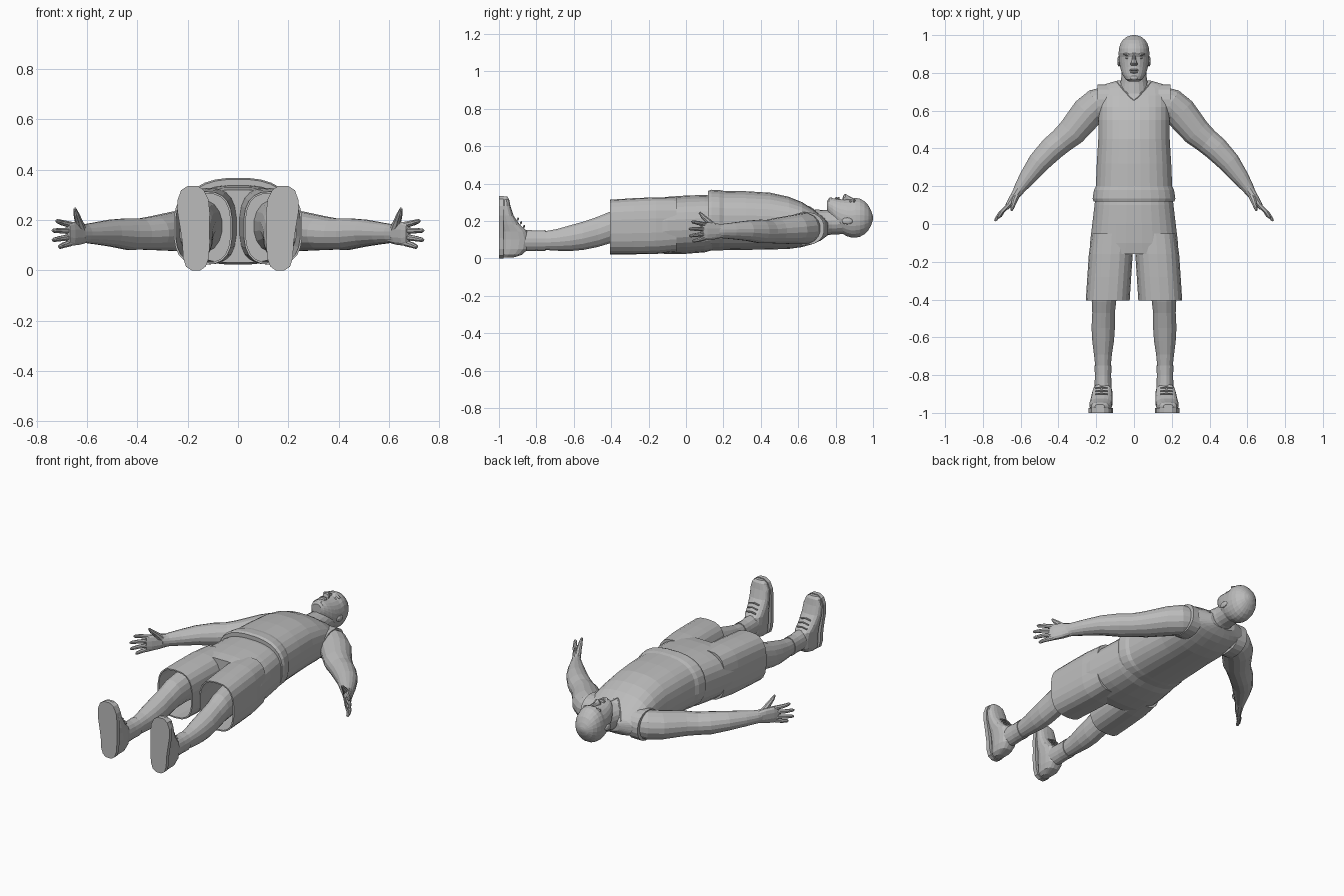
import bpy, bmesh, math
from mathutils import Vector
from mathutils.bvhtree import BVHTree

grey = bpy.data.materials.new("plain grey")
grey.diffuse_color = (0.5, 0.5, 0.5, 1)


def finish(name, bm, mirror=False, thick=0):
    bmesh.ops.recalc_face_normals(bm, faces=bm.faces)
    me = bpy.data.meshes.new(name)
    bm.to_mesh(me)
    bm.free()
    me.materials.append(grey)
    ob = bpy.data.objects.new(name, me)
    bpy.context.collection.objects.link(ob)
    if thick:
        m = ob.modifiers.new("cloth", 'SOLIDIFY')
        m.thickness = thick
        m.offset = -1
    if mirror:
        m = ob.modifiers.new("mirror", 'MIRROR')
        m.use_mirror_merge = False
    return ob


def spow(v, p):
    return math.copysign(abs(v) ** p, v)


def loft(name, rings, segs=20, n=2.0, mirror=False, caps=(True, True), thick=0):
    """Skin superellipse rings, each given as (centre, half axis u, half axis v)."""
    bm = bmesh.new()
    rows = []
    for c, u, v in rings:
        row = []
        for i in range(segs):
            a = 2 * math.pi * (i + 0.5) / segs
            row.append(bm.verts.new(Vector(c) + Vector(u) * spow(math.cos(a), 2 / n)
                                    + Vector(v) * spow(math.sin(a), 2 / n)))
        rows.append(row)
    for a, b in zip(rows, rows[1:]):
        for i in range(segs):
            j = (i + 1) % segs
            bm.faces.new((a[i], a[j], b[j], b[i]))
    if caps[0]:
        bm.faces.new(rows[0])
    if caps[1]:
        bm.faces.new(rows[-1])
    return finish(name, bm, mirror, thick)


def along_y(*rows):
    # rows of y, x0, x1, z0, z1
    return [(((a + b) / 2, y, (c + d) / 2), ((b - a) / 2, 0, 0), (0, 0, (d - c) / 2))
            for y, a, b, c, d in rows]


def along_z(*rows):
    # rows of z, x0, x1, y0, y1
    return [(((a + b) / 2, (c + d) / 2, z), ((b - a) / 2, 0, 0), (0, (d - c) / 2, 0))
            for z, a, b, c, d in rows]


def limb(*rows):
    # rows of x, y, z, sideways radius, height radius, following a path
    pts = [Vector(r[:3]) for r in rows]
    out = []
    for i, r in enumerate(rows):
        d = pts[min(i + 1, len(pts) - 1)] - pts[max(i - 1, 0)]
        d.normalize()
        u = d.cross(Vector((0, 0, 1))).normalized()
        out.append((pts[i], u * r[3], u.cross(d) * r[4]))
    return out


def ball(name, loc, size, mirror=False, segs=12):
    bm = bmesh.new()
    bmesh.ops.create_uvsphere(bm, u_segments=segs, v_segments=segs // 2 + 2, radius=1)
    bmesh.ops.scale(bm, vec=size, verts=bm.verts)
    bmesh.ops.translate(bm, vec=loc, verts=bm.verts)
    return finish(name, bm, mirror)


# Jersey with a loose overhanging hem
jersey = loft("jersey", along_y(
    (0.118, -0.215, 0.215, 0.045, 0.362), (0.135, -0.22, 0.22, 0.042, 0.368),
    (0.18, -0.213, 0.213, 0.042, 0.366), (0.20, -0.203, 0.203, 0.043, 0.362),
    (0.32, -0.198, 0.198, 0.045, 0.36), (0.45, -0.19, 0.19, 0.047, 0.352),
    (0.55, -0.19, 0.19, 0.05, 0.33), (0.62, -0.19, 0.19, 0.06, 0.302),
    (0.68, -0.188, 0.188, 0.077, 0.263), (0.72, -0.182, 0.182, 0.095, 0.232),
    (0.74, -0.155, 0.155, 0.11, 0.215), (0.76, -0.085, 0.085, 0.125, 0.2)), 28, 2.5)
loft("armhole", [((x, 0.64, 0.16), (0, 0.1, 0), (0, 0, 0.088)) for x in (0.13, 0.165, 0.192)],
     20, 2.2, True)

# Neckline trim laid on the jersey
me = jersey.data
tree = BVHTree.FromPolygons([v.co for v in me.vertices], [p.vertices for p in me.polygons])
line = []
for i in range(13):
    t = i / 6 - 1
    x, y = 0.088 * t, 0.656 + 0.095 * abs(t) ** 1.15
    hit = tree.ray_cast(Vector((x, y, 1)), Vector((0, 0, -1)))[0]
    if hit:
        line.append((hit.x, hit.y, hit.z, 0.005, 0.003))
loft("neckline", limb(*line), 6)

# Shorts: seat and two open legs
loft("shorts_seat", along_y(
    (0.15, -0.205, 0.205, 0.045, 0.335), (0.10, -0.21, 0.21, 0.032, 0.34),
    (0.0, -0.222, 0.222, 0.024, 0.337), (-0.1, -0.234, 0.234, 0.022, 0.33),
    (-0.16, -0.237, 0.237, 0.03, 0.32)), 28, 2.6)
loft("shorts_leg", along_y(
    (-0.05, 0.01, 0.224, 0.035, 0.325), (-0.16, 0.006, 0.24, 0.024, 0.327),
    (-0.28, 0.014, 0.248, 0.022, 0.322), (-0.405, 0.022, 0.256, 0.022, 0.314)),
    22, 2.8, True, (True, False), 0.008)

# Legs, socks and shoes
loft("leg", along_y(
    (-0.15, 0.06, 0.21, 0.07, 0.28), (-0.32, 0.085, 0.222, 0.085, 0.268),
    (-0.41, 0.093, 0.225, 0.078, 0.25), (-0.47, 0.1, 0.222, 0.06, 0.225),
    (-0.55, 0.1, 0.226, 0.044, 0.198), (-0.62, 0.105, 0.222, 0.038, 0.178),
    (-0.69, 0.116, 0.213, 0.04, 0.158), (-0.75, 0.122, 0.206, 0.044, 0.147),
    (-0.88, 0.125, 0.205, 0.045, 0.145)), 16, 2.0, True)
loft("sock", along_y(
    (-0.75, 0.118, 0.21, 0.038, 0.152), (-0.80, 0.12, 0.208, 0.04, 0.15),
    (-0.88, 0.118, 0.21, 0.036, 0.156)), 16, 2.0, True)
loft("shoe", along_z(
    (0.004, 0.145, 0.19, -0.98, -0.925), (0.02, 0.126, 0.208, -0.99, -0.875),
    (0.05, 0.118, 0.216, -0.99, -0.845), (0.10, 0.113, 0.219, -0.99, -0.835),
    (0.145, 0.113, 0.224, -0.99, -0.848), (0.18, 0.113, 0.23, -0.99, -0.888),
    (0.23, 0.115, 0.236, -0.99, -0.922), (0.28, 0.12, 0.236, -0.99, -0.938),
    (0.315, 0.135, 0.226, -0.985, -0.945), (0.33, 0.155, 0.206, -0.978, -0.955)),
    16, 2.6, True)
sole = along_z((0, 0.15, 0.185, 0, 1), (0.015, 0.128, 0.207, 0, 1), (0.05, 0.116, 0.218, 0, 1),
               (0.11, 0.112, 0.221, 0, 1), (0.17, 0.113, 0.23, 0, 1), (0.23, 0.112, 0.24, 0, 1),
               (0.28, 0.117, 0.24, 0, 1), (0.318, 0.135, 0.226, 0, 1), (0.335, 0.16, 0.2, 0, 1))
bm = bmesh.new()
outline = [(c[0] + u[0], c[2]) for c, u, v in sole] + \
          [(c[0] - u[0], c[2]) for c, u, v in reversed(sole)]
face = bm.faces.new([bm.verts.new((x, -1, z)) for x, z in outline])
ext = bmesh.ops.extrude_face_region(bm, geom=[face])
bmesh.ops.translate(bm, vec=(0, 0.025, 0),
                    verts=[g for g in ext['geom'] if isinstance(g, bmesh.types.BMVert)])
finish("sole", bm, True)
# Shoe laces across the instep
for i in range(3):
    y, z = -0.868 - 0.016 * i, 0.166 + 0.02 * i
    loft("lace", limb((0.14, y, z, 0.005, 0.005), (0.172, y + 0.003, z + 0.008, 0.005, 0.005),
                      (0.204, y, z, 0.005, 0.005)), 6, 2, True)

# Arms
loft("arm", limb(
    (0.13, 0.675, 0.16, 0.06, 0.07), (0.19, 0.64, 0.16, 0.083, 0.084),
    (0.245, 0.59, 0.155, 0.088, 0.08), (0.33, 0.487, 0.148, 0.078, 0.069),
    (0.385, 0.44, 0.144, 0.069, 0.063), (0.435, 0.398, 0.144, 0.067, 0.064),
    (0.505, 0.325, 0.148, 0.059, 0.054), (0.565, 0.245, 0.147, 0.045, 0.044),
    (0.605, 0.188, 0.146, 0.032, 0.038), (0.625, 0.155, 0.146, 0.024, 0.04)), 16, 2.0, True)

# Hands: flat palm, four fingers and a thumb
loft("palm", limb(
    (0.605, 0.188, 0.146, 0.028, 0.036), (0.632, 0.148, 0.146, 0.023, 0.045),
    (0.66, 0.106, 0.145, 0.018, 0.048), (0.676, 0.083, 0.145, 0.012, 0.044)), 12, 2.5, True)
for name, z, tip in (("little_finger", 0.108, (0.712, 0.035, 0.092)),
                     ("ring_finger", 0.132, (0.737, 0.018, 0.120)),
                     ("middle_finger", 0.157, (0.738, 0.016, 0.158)),
                     ("index_finger", 0.181, (0.722, 0.03, 0.197))):
    a, b = Vector((0.665, 0.1, z)), Vector(tip)
    m = a.lerp(b, 0.55) + Vector((0.004, 0.003, 0))
    e = a.lerp(b, 0.9)
    loft(name, limb((*a, 0.012, 0.013), (*m, 0.011, 0.011), (*e, 0.009, 0.009),
                    (*b, 0.004, 0.004)), 8, 2, True)
loft("thumb", limb((0.622, 0.15, 0.165, 0.018, 0.022), (0.634, 0.12, 0.198, 0.015, 0.016),
                   (0.643, 0.09, 0.225, 0.011, 0.012), (0.648, 0.072, 0.246, 0.005, 0.006)),
     8, 2, True)

# Neck and head
loft("neck", along_y((0.69, -0.085, 0.085, 0.105, 0.262), (0.745, -0.073, 0.073, 0.122, 0.258),
                     (0.78, -0.068, 0.068, 0.128, 0.258), (0.85, -0.066, 0.066, 0.13, 0.26)), 18)
loft("head", along_y(
    (0.755, -0.028, 0.028, 0.25, 0.308), (0.765, -0.044, 0.044, 0.225, 0.32),
    (0.785, -0.058, 0.058, 0.19, 0.322), (0.805, -0.067, 0.067, 0.16, 0.32),
    (0.83, -0.074, 0.074, 0.135, 0.317), (0.86, -0.079, 0.079, 0.118, 0.316),
    (0.885, -0.081, 0.081, 0.111, 0.316), (0.905, -0.082, 0.082, 0.11, 0.325),
    (0.93, -0.08, 0.08, 0.115, 0.32), (0.955, -0.072, 0.072, 0.129, 0.306),
    (0.975, -0.059, 0.059, 0.15, 0.284), (0.99, -0.04, 0.04, 0.177, 0.255),
    (0.998, -0.019, 0.019, 0.2, 0.232), (1.0, -0.006, 0.006, 0.211, 0.221)), 24, 2.1)
# Face
loft("nose", along_y((0.895, -0.008, 0.008, 0.295, 0.322), (0.87, -0.011, 0.011, 0.295, 0.334),
                     (0.852, -0.018, 0.018, 0.295, 0.346), (0.842, -0.02, 0.02, 0.295, 0.338),
                     (0.838, -0.014, 0.014, 0.295, 0.325)), 10)
ball("eye", (0.031, 0.88, 0.302), (0.015, 0.007, 0.009), True, 10)
ball("brow", (0.033, 0.899, 0.306), (0.025, 0.008, 0.012), True, 10)
ball("upper_lip", (0, 0.816, 0.318), (0.026, 0.006, 0.012), False, 10)
ball("lower_lip", (0, 0.804, 0.317), (0.023, 0.007, 0.012), False, 10)
ball("chin", (0, 0.774, 0.311), (0.024, 0.014, 0.015), False, 10)
ball("ear", (0.08, 0.862, 0.2), (0.009, 0.03, 0.018), True, 10)
